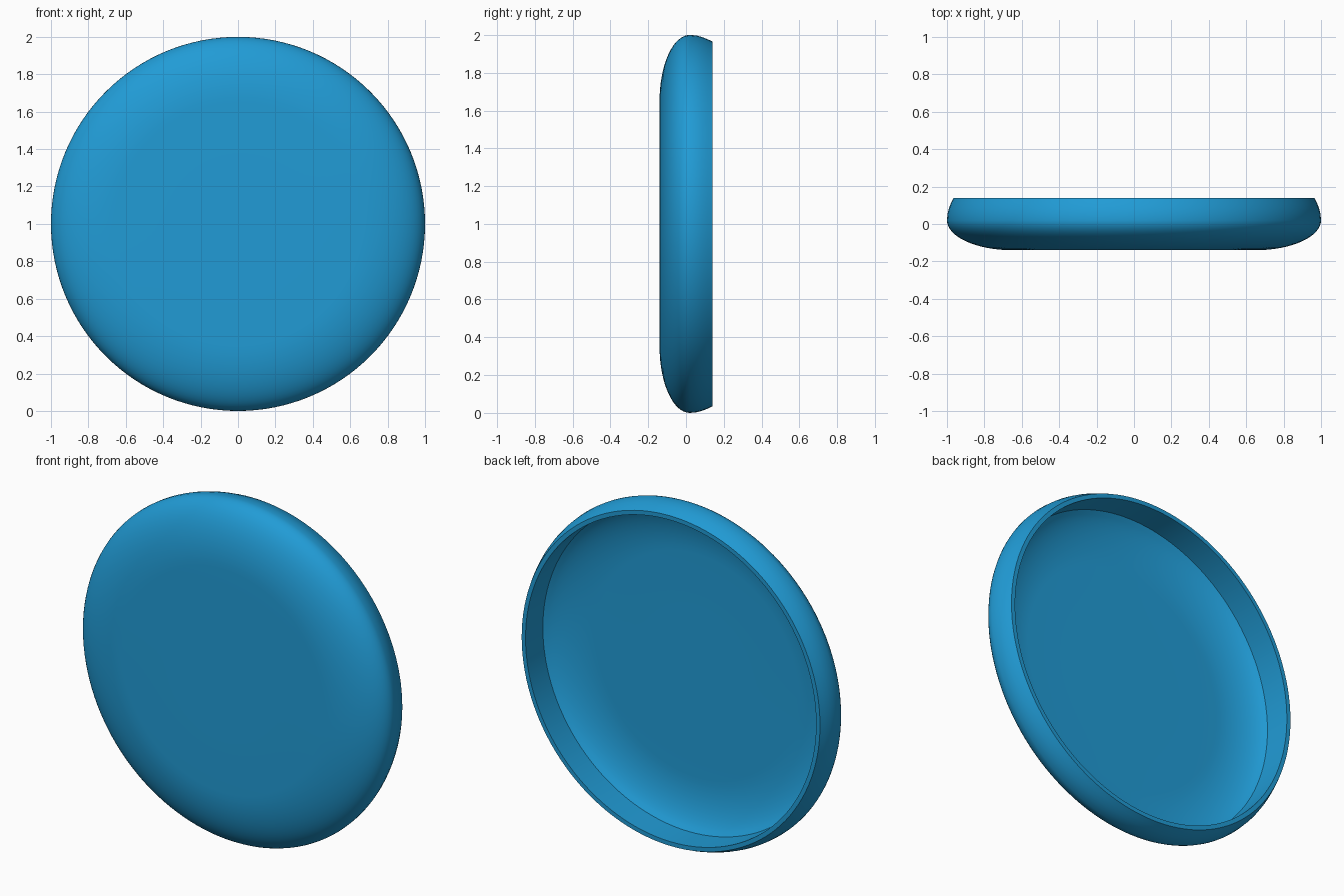
import bpy, bmesh, math
from mathutils import Matrix

if "Cube" in bpy.data.objects:
    bpy.data.objects.remove(bpy.data.objects["Cube"])

T = 0.04          # shell thickness
R_IN = 0.94       # inner wall radius
A, B, RC, YC = 0.35, 0.16, 0.65, 0.02   # rounded edge ellipse

def edge_point(a, off=0.0):
    # point on the rounded edge, pushed inwards by off
    c, s = math.cos(a), math.sin(a)
    n = math.hypot(c / A, s / B)
    return (RC + A * c - off * c / A / n, YC - B * s + off * s / B / n)

N = 16
angles = [math.pi / 2 * (1 - i / N) for i in range(N + 1)]

# Profile (radius, y): front face, rounded edge, back lip, inner wall, dished floor
profile = [(0, YC - B), (0.35, YC - B)] + [edge_point(a) for a in angles]
profile += [(0.997, 0.055), (0.989, 0.085), (0.978, 0.113), (0.965, 0.14)]
profile += [(R_IN, 0.14), (R_IN, -0.02)]
profile += [p for p in (edge_point(a, T) for a in reversed(angles)) if p[0] < R_IN - 0.004]
profile += [(0.35, YC - B + T), (0, YC - B + T)]

# Shallow round dish, spun about the y axis
bm = bmesh.new()
verts = [bm.verts.new((r, y, 0)) for r, y in profile]
edges = [bm.edges.new(pair) for pair in zip(verts, verts[1:])]
bmesh.ops.spin(bm, geom=verts + edges, cent=(0, 0, 0), axis=(0, 1, 0),
               angle=math.tau, steps=128)
bmesh.ops.remove_doubles(bm, verts=bm.verts, dist=1e-4)
bmesh.ops.recalc_face_normals(bm, faces=bm.faces)
bmesh.ops.transform(bm, matrix=Matrix.Translation((0, 0, 1)), verts=bm.verts)
mesh = bpy.data.meshes.new("round_dish")
bm.to_mesh(mesh)
bm.free()
dish = bpy.data.objects.new("round_dish", mesh)
bpy.context.collection.objects.link(dish)

# Blue finish
mat = bpy.data.materials.new("blue")
mat.diffuse_color = (0.015, 0.33, 0.67, 1)
mat.use_nodes = True
mat.node_tree.nodes["Principled BSDF"].inputs["Base Color"].default_value = mat.diffuse_color
mesh.materials.append(mat)

bpy.context.view_layer.objects.active = dish
dish.select_set(True)
bpy.ops.object.shade_smooth_by_angle(angle=math.radians(30))
